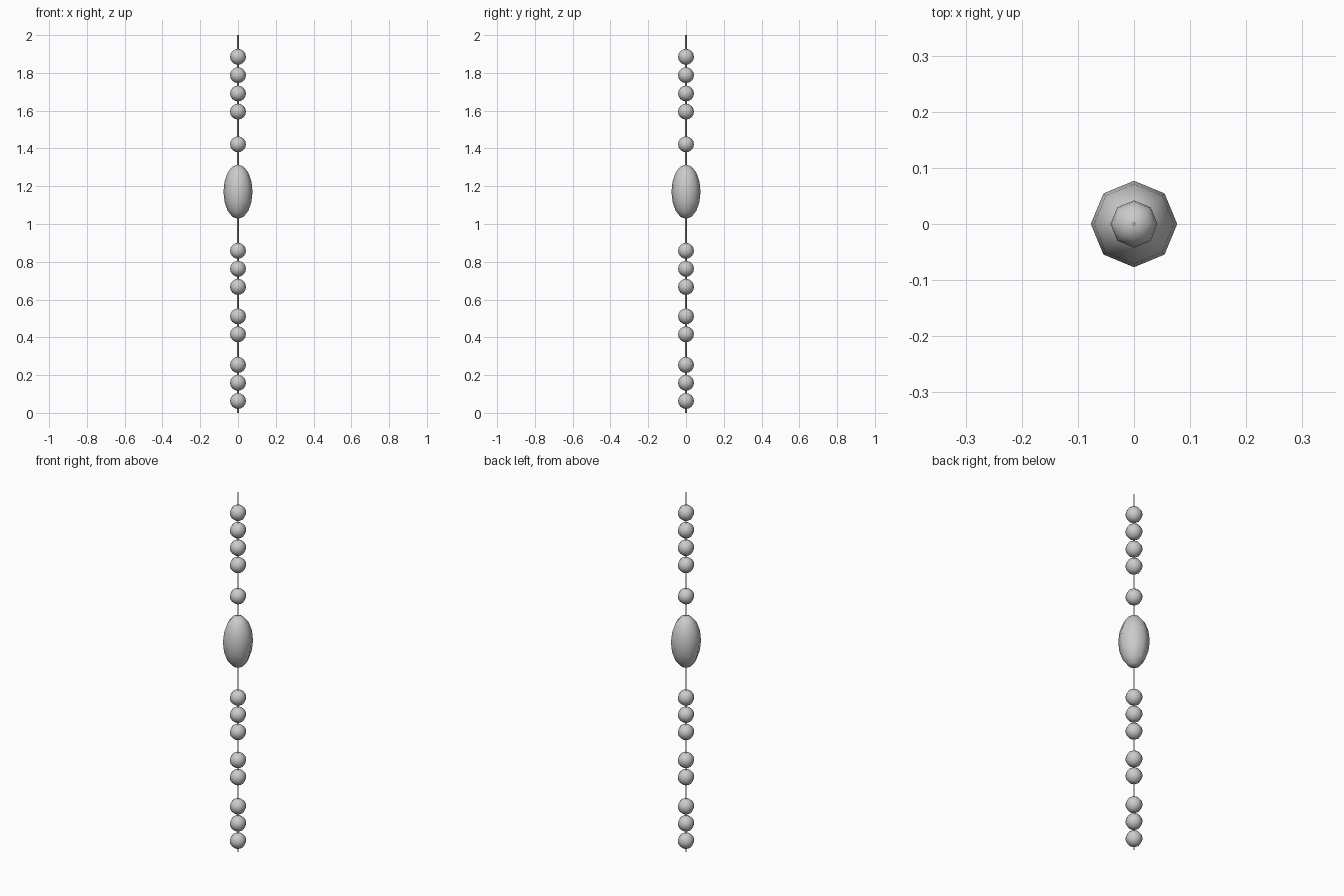
import bpy

if "Cube" in bpy.data.objects:
    bpy.data.objects.remove(bpy.data.objects["Cube"])

BEAD_R = 0.042
BEAD_HEIGHTS = [0.063, 0.159, 0.254, 0.416, 0.511, 0.667, 0.763, 0.858,
                1.422, 1.595, 1.691, 1.788, 1.885]


def bead(name, z, radius, half_height):
    bpy.ops.mesh.primitive_uv_sphere_add(segments=8, ring_count=8, radius=1, location=(0, 0, z))
    ob = bpy.context.object
    ob.name = name
    ob.scale = (radius, radius, half_height)
    bpy.ops.object.transform_apply(location=False, rotation=False, scale=True)
    bpy.ops.object.shade_smooth()
    return ob


# Thin cord running through every bead
bpy.ops.mesh.primitive_cylinder_add(vertices=4, radius=0.004, depth=2, location=(0, 0, 1))
bpy.context.object.name = "cord"

# Small round beads, in irregular groups
for i, z in enumerate(BEAD_HEIGHTS):
    bead(f"small_bead_{i + 1}", z, BEAD_R, BEAD_R)

# Long central bead
bead("large_bead", 1.171, 0.077, 0.144)
